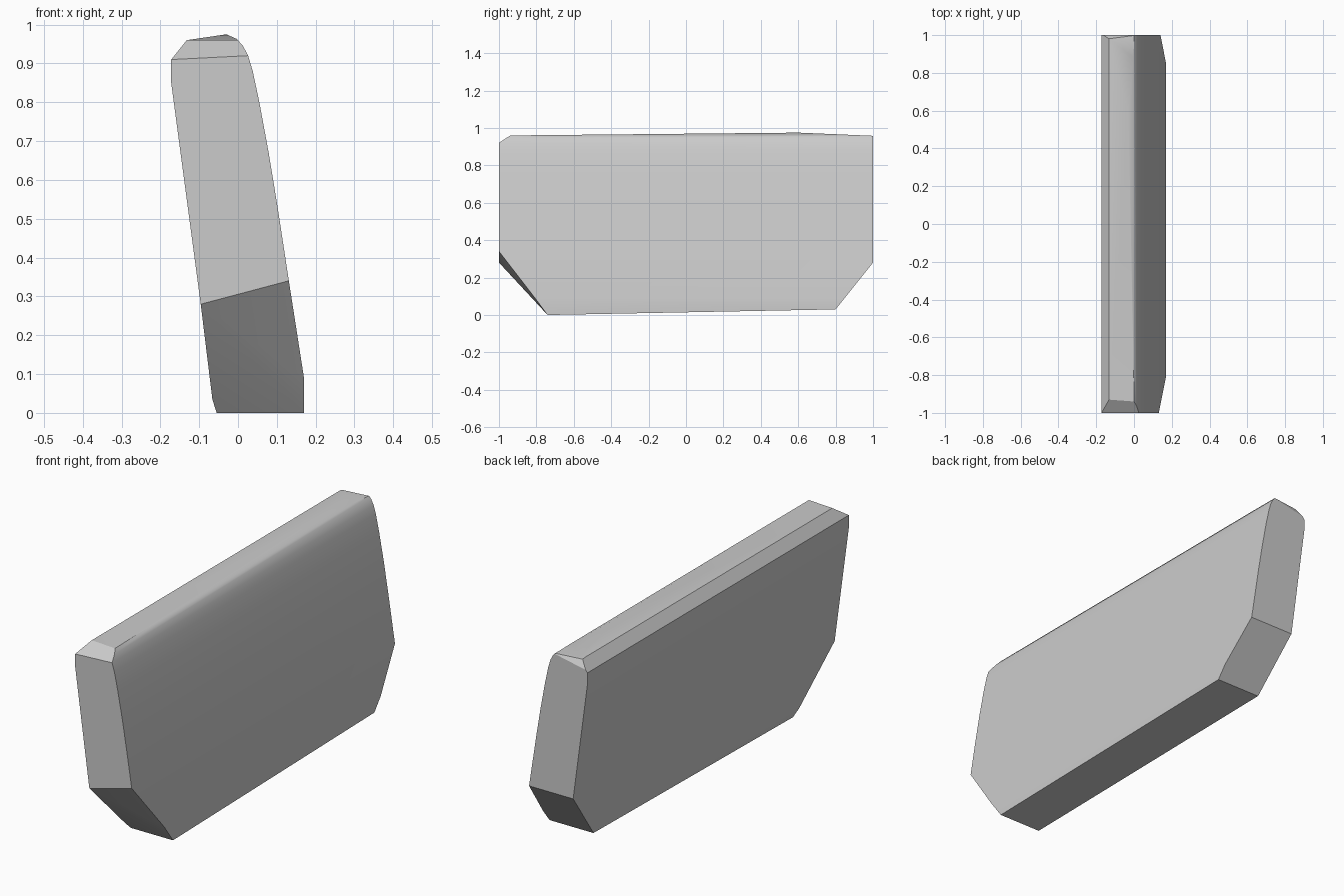
import bpy, bmesh, math
from mathutils import Vector

cube = bpy.data.objects.get("Cube")
if cube:
    bpy.data.objects.remove(cube, do_unlink=True)

# One stone grey for the whole slab
grey = bpy.data.materials.new("stone_grey")
grey.use_nodes = True
colour = (0.6, 0.6, 0.6, 1)
grey.diffuse_color = colour
grey.node_tree.nodes["Principled BSDF"].inputs["Base Color"].default_value = colour

# Leaning cross-section in x and z, with a gently curved +x side
profile = [(-0.055, 0), (-0.066, 0.035), (-0.096, 0.28), (-0.172, 0.85), (-0.172, 0.91),
           (-0.132, 0.96), (-0.03, 0.975), (-0.003, 0.963), (0.013, 0.945), (0.026, 0.92),
           (0.038, 0.88), (0.055, 0.80), (0.079, 0.67), (0.102, 0.53), (0.131, 0.34),
           (0.17, 0.09), (0.17, 0)]

bm = bmesh.new()
face = bm.faces.new([bm.verts.new((x, -1, z)) for x, z in profile])
ext = bmesh.ops.extrude_face_region(bm, geom=[face])
bmesh.ops.translate(bm, vec=(0, 2, 0),
                    verts=[v for v in ext["geom"] if isinstance(v, bmesh.types.BMVert)])


def trim(a, b, c):
    """Slice off everything beyond the plane through three points and cap it."""
    a, b, c = Vector(a), Vector(b), Vector(c)
    normal = (b - a).cross(c - a).normalized()
    if normal.dot(a - Vector((0, 0, 0.5))) < 0:
        normal = -normal
    cut = bmesh.ops.bisect_plane(bm, geom=bm.verts[:] + bm.edges[:] + bm.faces[:], dist=1e-5,
                                 plane_co=a, plane_no=normal, clear_outer=True)
    rim = [e for e in bm.edges if e.is_boundary]
    if rim:
        bmesh.ops.holes_fill(bm, edges=rim, sides=0)


# Sloping underside and top ridge
trim((-0.06, -0.74, 0), (0.17, -0.74, 0), (0.17, 0.8, 0.03))
trim((-0.13, -0.93, 0.96), (0, -0.93, 0.96), (0, 0.6, 0.975))
trim((-0.03, 0.6, 0.975), (-0.13, 0.6, 0.975), (-0.03, 1, 0.958))
# Lower corners, front (slightly twisted) and back
trim((0.13, -1, 0.34), (-0.096, -1, 0.28), (0.17, -0.74, 0))
trim((-0.096, -1, 0.28), (0.17, -0.74, 0), (-0.06, -0.74, 0))
trim((0.14, 1, 0.28), (-0.096, 1, 0.28), (0.17, 0.8, 0.03))
# Upper corners
trim((-0.172, -1, 0.91), (0.026, -1, 0.92), (-0.13, -0.93, 0.96))
trim((-0.172, 1, 0.92), (-0.132, 0.98, 0.96), (0, 1, 0.955))

bmesh.ops.remove_doubles(bm, verts=bm.verts[:], dist=1e-4)
bmesh.ops.recalc_face_normals(bm, faces=bm.faces[:])
mesh = bpy.data.meshes.new("slab")
bm.to_mesh(mesh)
bm.free()
mesh.materials.append(grey)
slab = bpy.data.objects.new("slab", mesh)
bpy.context.collection.objects.link(slab)

# Smooth the curved side, keep the cut corners crisp
bpy.context.view_layer.objects.active = slab
slab.select_set(True)
bpy.ops.object.shade_smooth_by_angle(angle=math.radians(25))
